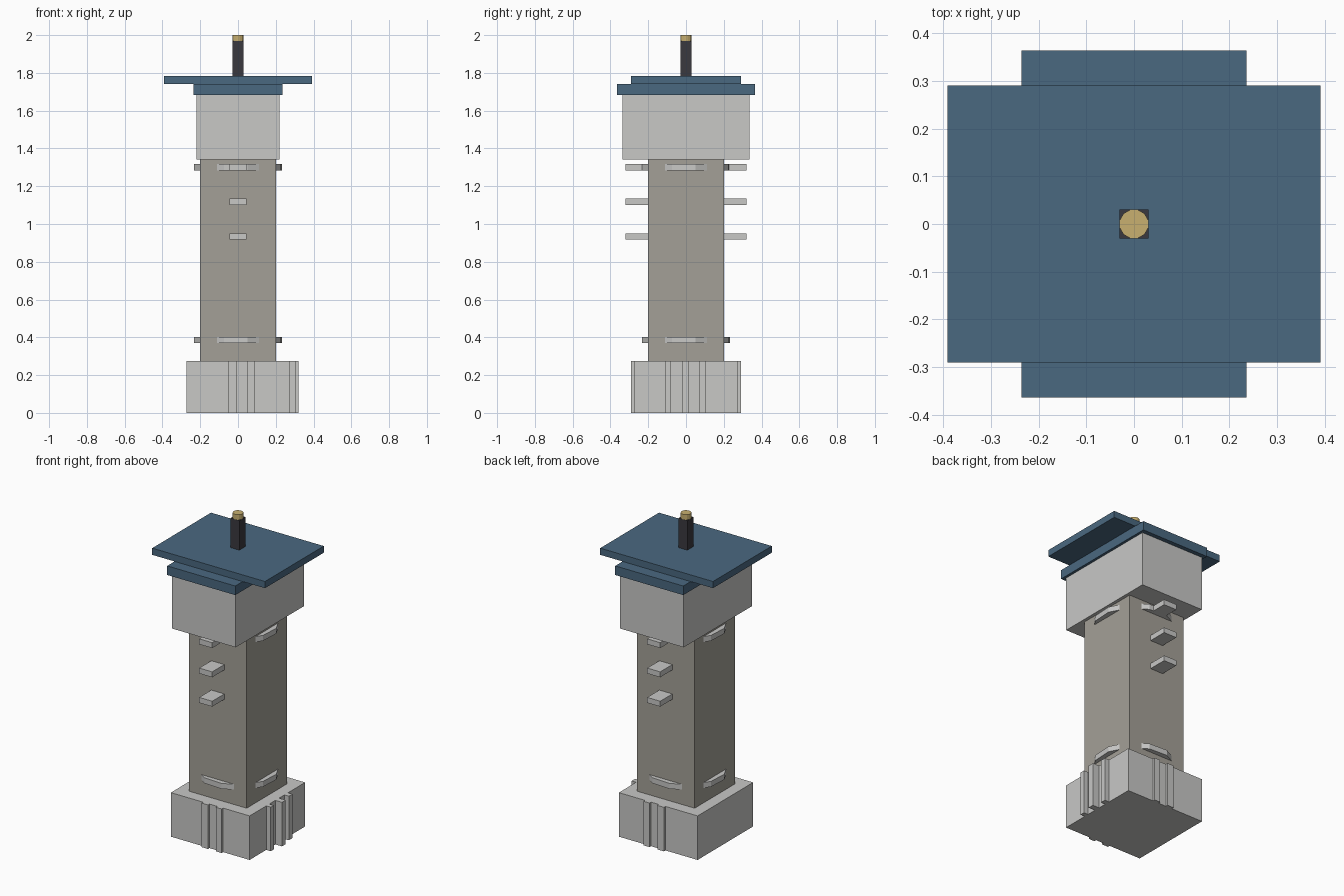
import bpy
import math

if "Cube" in bpy.data.objects:
    bpy.data.objects.remove(bpy.data.objects["Cube"], do_unlink=True)


def material(name, *srgb):
    """Flat material from 8-bit sRGB values."""
    rgb = [((c / 255 + 0.055) / 1.055) ** 2.4 for c in srgb]
    mat = bpy.data.materials.new(name)
    mat.use_nodes = True
    mat.diffuse_color = (*rgb, 1)
    bsdf = mat.node_tree.nodes["Principled BSDF"]
    bsdf.inputs["Base Color"].default_value = (*rgb, 1)
    bsdf.inputs["Roughness"].default_value = 0.9
    return mat


PALE = material("pale_stone", 200, 200, 198)
TAN = material("tan_stone", 164, 160, 151)
BLUE = material("slate_blue", 74, 104, 128)
DARK = material("charcoal", 58, 57, 62)
GOLD = material("gold", 200, 176, 112)


def box(name, mat, x0, x1, y0, y1, z0, z1):
    bpy.ops.mesh.primitive_cube_add(size=1)
    ob = bpy.context.object
    ob.name = name
    ob.location = ((x0 + x1) / 2, (y0 + y1) / 2, (z0 + z1) / 2)
    ob.scale = (x1 - x0, y1 - y0, z1 - z0)
    bpy.ops.object.transform_apply(location=True, rotation=False, scale=True)
    ob.data.materials.append(mat)
    return ob


def block(name, mat, hx, hy, z0, z1):
    """Box centred on the tower axis."""
    return box(name, mat, -hx, hx, -hy, hy, z0, z1)


def disc(name, mat, sides, radius, z0, z1, turn=0):
    bpy.ops.mesh.primitive_cylinder_add(
        vertices=sides, radius=radius, depth=z1 - z0,
        location=(0, 0, (z0 + z1) / 2), rotation=(0, 0, math.radians(turn)))
    ob = bpy.context.object
    ob.name = name
    ob.data.materials.append(mat)
    return ob


# Base and shaft
BASE_TOP = 0.276
block("base", PALE, 0.273, 0.275, 0, BASE_TOP)
block("shaft", TAN, 0.2, 0.2, 0.02, 1.72)

# Base pilasters: pairs on front and back, three on the left side
for side, label in ((-1, "front"), (1, "back")):
    for x0, x1 in ((-0.05, -0.005), (0.05, 0.09)):
        y0, y1 = sorted((side * 0.25, side * 0.29))
        box(f"{label}_pilaster", PALE, x0, x1, y0, y1, 0, BASE_TOP)
for y0, y1, reach in ((-0.11, -0.08, 0.304), (-0.02, 0.017, 0.319), (0.07, 0.105, 0.304)):
    box("side_pilaster", PALE, 0.25, reach, y0, y1, 0, BASE_TOP)

# Faceted rings that break through the shaft walls
for z in (0.386, 1.301):
    disc("shaft_ring", PALE, 12, 0.237, z - 0.017, z + 0.017, turn=12)

# Ledges on front and back
for z in (0.934, 1.118, 1.301):
    for side, label in ((-1, "front"), (1, "back")):
        y0, y1 = sorted((side * 0.18, side * 0.32))
        box(f"{label}_ledge", PALE, -0.045, 0.045, y0, y1, z - 0.017, z + 0.017)

# Cabin and crossed roof slabs
block("cabin", PALE, 0.22, 0.337, 1.342, 1.684)
block("lower_roof", BLUE, 0.236, 0.364, 1.684, 1.741)
block("upper_roof", BLUE, 0.391, 0.291, 1.741, 1.783)

# Mast and cap
block("mast", DARK, 0.03, 0.03, 1.77, 1.968)
disc("mast_cap", GOLD, 12, 0.031, 1.968, 2.0, turn=15)
